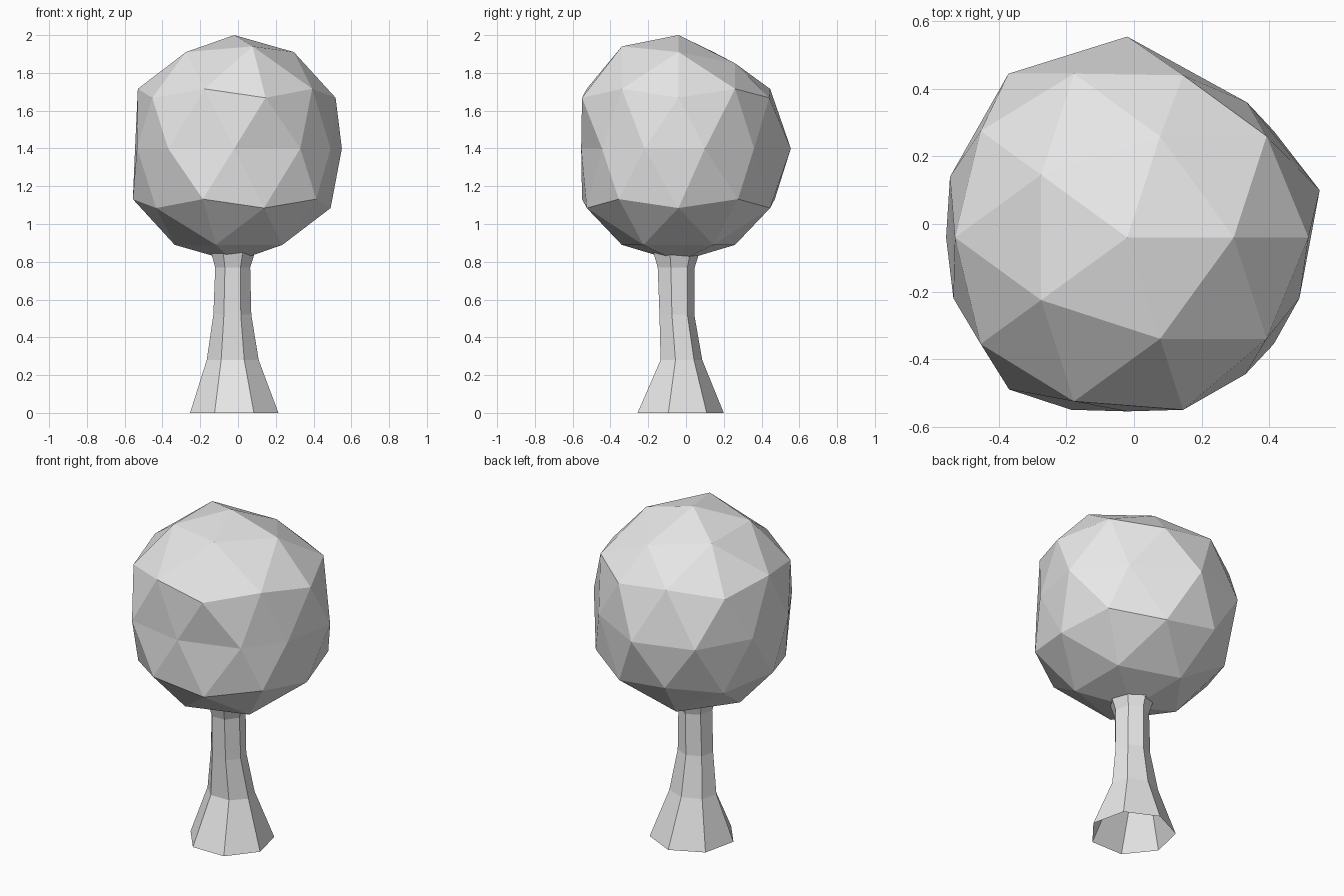
import bpy
import bmesh
from math import sin, cos, pi, atan2, degrees

cube = bpy.data.objects.get("Cube")
if cube:
    bpy.data.objects.remove(cube, do_unlink=True)

grey = bpy.data.materials.new("plain grey")
grey.use_nodes = True
grey.diffuse_color = (0.8, 0.8, 0.8, 1)
grey.node_tree.nodes["Principled BSDF"].inputs["Base Color"].default_value = (0.8, 0.8, 0.8, 1)

CX, CY = -0.02, -0.04

# Canopy: a faceted ball with its waist points pushed in by hand
bpy.ops.mesh.primitive_ico_sphere_add(subdivisions=2, radius=0.6, location=(CX, CY, 1.4))
canopy = bpy.context.object
canopy.name = canopy.data.name = "canopy"
canopy.data.materials.append(grey)

# Waist points, counter-clockwise from 18 degrees
waist = [(0.57, 0.14), (0.355, 0.40), (0, 0.595), (-0.352, 0.485), (-0.525, 0.18),
         (-0.515, -0.18), (-0.35, -0.45), (0, -0.515), (0.35, -0.405), (0.51, -0.18)]
for v in canopy.data.vertices:
    angle = degrees(atan2(v.co.y, v.co.x))
    if abs(v.co.z) < 0.05:
        v.co.x, v.co.y = waist[round((angle % 360 - 18) / 36) % 10]
    elif 0.45 < v.co.z < 0.55:
        if abs(angle - 72) < 5:
            v.co.z -= 0.06
        elif abs(angle + 72) < 5:
            v.co.z += 0.03
    elif 0.25 < v.co.z < 0.29 and abs(angle - 72) < 5:
        v.co.y -= 0.03

# Trunk: open seven-sided tube, flared at the root and at the crown
SIDES = 7
# centre x, centre y, radius x, radius y, height
sections = [(CX, CY, 0.24, 0.24, 0),
            (-0.028, -0.03, 0.141, 0.116, 0.28),
            (-0.03, -0.053, 0.103, 0.097, 0.52),
            (-0.028, -0.057, 0.095, 0.103, 0.77),
            (-0.025, -0.057, 0.15, 0.16, 0.95)]
bm = bmesh.new()
rings = []
for x, y, rx, ry, z in sections:
    angles = [pi / 2 + 2 * pi * i / SIDES for i in range(SIDES)]
    rings.append([bm.verts.new((x + rx * cos(a), y + ry * sin(a), z)) for a in angles])
for low, high in zip(rings, rings[1:]):
    for i in range(SIDES):
        j = (i + 1) % SIDES
        bm.faces.new((low[i], low[j], high[j], high[i]))
mesh = bpy.data.meshes.new("trunk")
bm.to_mesh(mesh)
bm.free()
mesh.materials.append(grey)
trunk = bpy.data.objects.new("trunk", mesh)
bpy.context.collection.objects.link(trunk)
